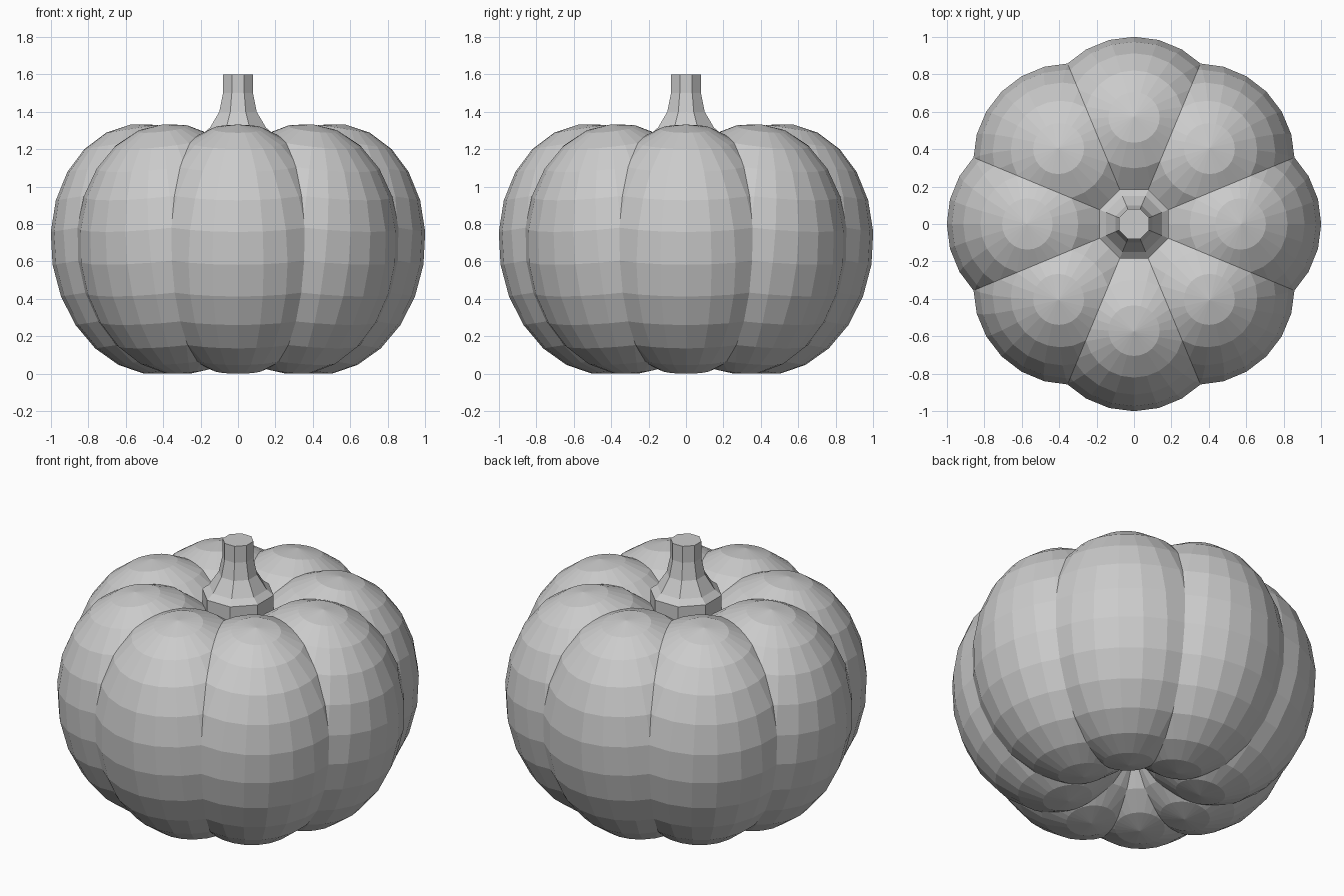
import bpy
import bmesh
import math
from mathutils import Matrix

if "Cube" in bpy.data.objects:
    bpy.data.objects.remove(bpy.data.objects["Cube"])

LOBES = 8
TILT = math.radians(9)


def make_object(name, bm):
    bmesh.ops.recalc_face_normals(bm, faces=bm.faces)
    mesh = bpy.data.meshes.new(name)
    bm.to_mesh(mesh)
    bm.free()
    obj = bpy.data.objects.new(name, mesh)
    bpy.context.collection.objects.link(obj)
    return obj


# Pumpkin lobes: tall spheres leaning outwards, arranged in a ring
for i in range(LOBES):
    bm = bmesh.new()
    place = (Matrix.Rotation(i * math.tau / LOBES, 4, 'Z')
             @ Matrix.Translation((0.468, 0, 0.665))
             @ Matrix.Rotation(TILT, 4, 'Y')
             @ Matrix.Diagonal((0.53, 0.53, 0.675, 1)))
    bmesh.ops.create_uvsphere(bm, u_segments=24, v_segments=12, radius=1, matrix=place)
    # Rest the underside on the ground
    for v in bm.verts:
        v.co.z = max(v.co.z, 0)
    make_object(f"pumpkin_lobe_{i + 1}", bm)

# Stem: eight-sided profile flaring out at the foot (flat radius, height)
profile = [(0.185, 1.0), (0.185, 1.285), (0.15, 1.315), (0.10, 1.40),
           (0.08, 1.50), (0.08, 1.60)]
bm = bmesh.new()
rings = []
for flat, z in profile:
    r = flat / math.cos(math.pi / 8)
    rings.append([bm.verts.new((r * math.cos((k + 0.5) * math.tau / 8),
                                r * math.sin((k + 0.5) * math.tau / 8), z))
                  for k in range(8)])
for low, high in zip(rings, rings[1:]):
    for k in range(8):
        n = (k + 1) % 8
        bm.faces.new((low[k], low[n], high[n], high[k]))
bm.faces.new(rings[-1])
bm.faces.new(rings[0][::-1])
make_object("stem", bm)
